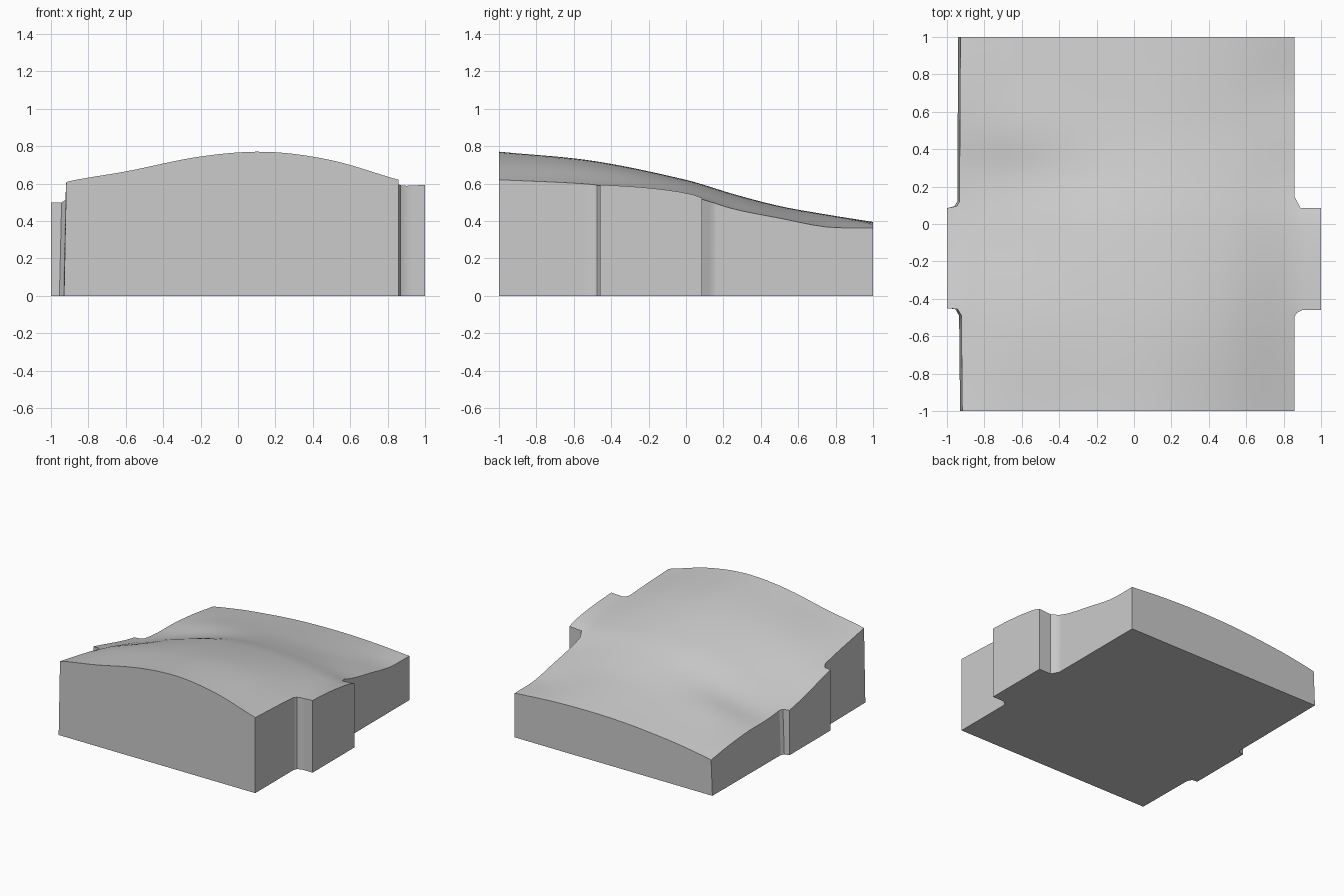
import bpy
import bmesh
import math

cube = bpy.data.objects.get("Cube")
if cube:
    bpy.data.objects.remove(cube, do_unlink=True)

# Height samples: one row per y, front to back
XS = [-0.95, -0.8, -0.6, -0.2, 0.15, 0.5, 0.86, 1.0]
YS = [-1, -0.5, 0, 0.25, 0.5, 0.75, 1]
HEIGHTS = [
    [0.605, 0.632, 0.665, 0.745, 0.77, 0.725, 0.62, 0.59],
    [0.51, 0.56, 0.615, 0.695, 0.722, 0.69, 0.595, 0.595],
    [0.385, 0.425, 0.49, 0.595, 0.62, 0.60, 0.54, 0.55],
    [0.35, 0.375, 0.425, 0.515, 0.545, 0.525, 0.465, 0.46],
    [0.345, 0.375, 0.42, 0.462, 0.48, 0.46, 0.415, 0.40],
    [0.325, 0.35, 0.382, 0.42, 0.435, 0.418, 0.368, 0.36],
    [0.29, 0.315, 0.345, 0.383, 0.395, 0.388, 0.363, 0.35],
]


def smooth_interp(xs, vs, x):
    """Cubic Hermite curve through the samples, clamped at the ends."""
    x = min(max(x, xs[0]), xs[-1])
    last = len(xs) - 1
    i = max(k for k in range(last) if xs[k] <= x)

    def slope(k):
        a, b = max(k - 1, 0), min(k + 1, last)
        return (vs[b] - vs[a]) / (xs[b] - xs[a])

    w = xs[i + 1] - xs[i]
    t = (x - xs[i]) / w
    s = t * t * (3 - 2 * t)
    return (vs[i] * (1 - s) + vs[i + 1] * s
            + w * t * (1 - t) * ((1 - t) * slope(i) - t * slope(i + 1)))


def height(x, y):
    return smooth_interp(YS, [smooth_interp(XS, row, x) for row in HEIGHTS], y)


# Plan outline with a side tab on each side
OUTLINE = [
    (-0.93, -1), (0.857, -1), (0.857, -0.5), (0.87, -0.475), (0.9, -0.46),
    (1, -0.46), (1, 0.085), (0.89, 0.085), (0.857, 0.15), (0.857, 1),
    (-0.94, 1), (-0.945, 0.12), (-0.96, 0.095), (-1, 0.085),
    (-1, -0.45), (-0.955, -0.455), (-0.935, -0.49),
]
bm = bmesh.new()
bm.faces.new([bm.verts.new((x, y, 0)) for x, y in OUTLINE])

# Slice the plan into a grid so the top can curve
STEPS = 31
for axis in ((1, 0, 0), (0, 1, 0)):
    for k in range(1, STEPS):
        p = -1 + 2 * k / STEPS
        bmesh.ops.bisect_plane(bm, geom=bm.verts[:] + bm.edges[:] + bm.faces[:],
                               plane_co=[p * a for a in axis], plane_no=axis)

# Raise the top, leaning the recessed right wall inward a little
result = bmesh.ops.extrude_face_region(bm, geom=bm.faces[:], use_keep_orig=True)
for v in [g for g in result["geom"] if isinstance(g, bmesh.types.BMVert)]:
    v.co.z = height(v.co.x, v.co.y)
    if -0.97 < v.co.x < -0.9:
        v.co.x += 0.012
bmesh.ops.triangulate(bm, faces=[f for f in bm.faces if len(f.verts) > 4])
bmesh.ops.recalc_face_normals(bm, faces=bm.faces[:])

mesh = bpy.data.meshes.new("terrain_block")
bm.to_mesh(mesh)
bm.free()
block = bpy.data.objects.new("terrain_block", mesh)
bpy.context.collection.objects.link(block)

# Plain grey
grey = bpy.data.materials.new("plain_grey")
grey.use_nodes = True
colour = (0.6, 0.6, 0.6, 1)
grey.diffuse_color = colour
grey.node_tree.nodes["Principled BSDF"].inputs["Base Color"].default_value = colour
mesh.materials.append(grey)

bpy.context.view_layer.objects.active = block
block.select_set(True)
bpy.ops.object.shade_smooth_by_angle(angle=math.radians(30))
